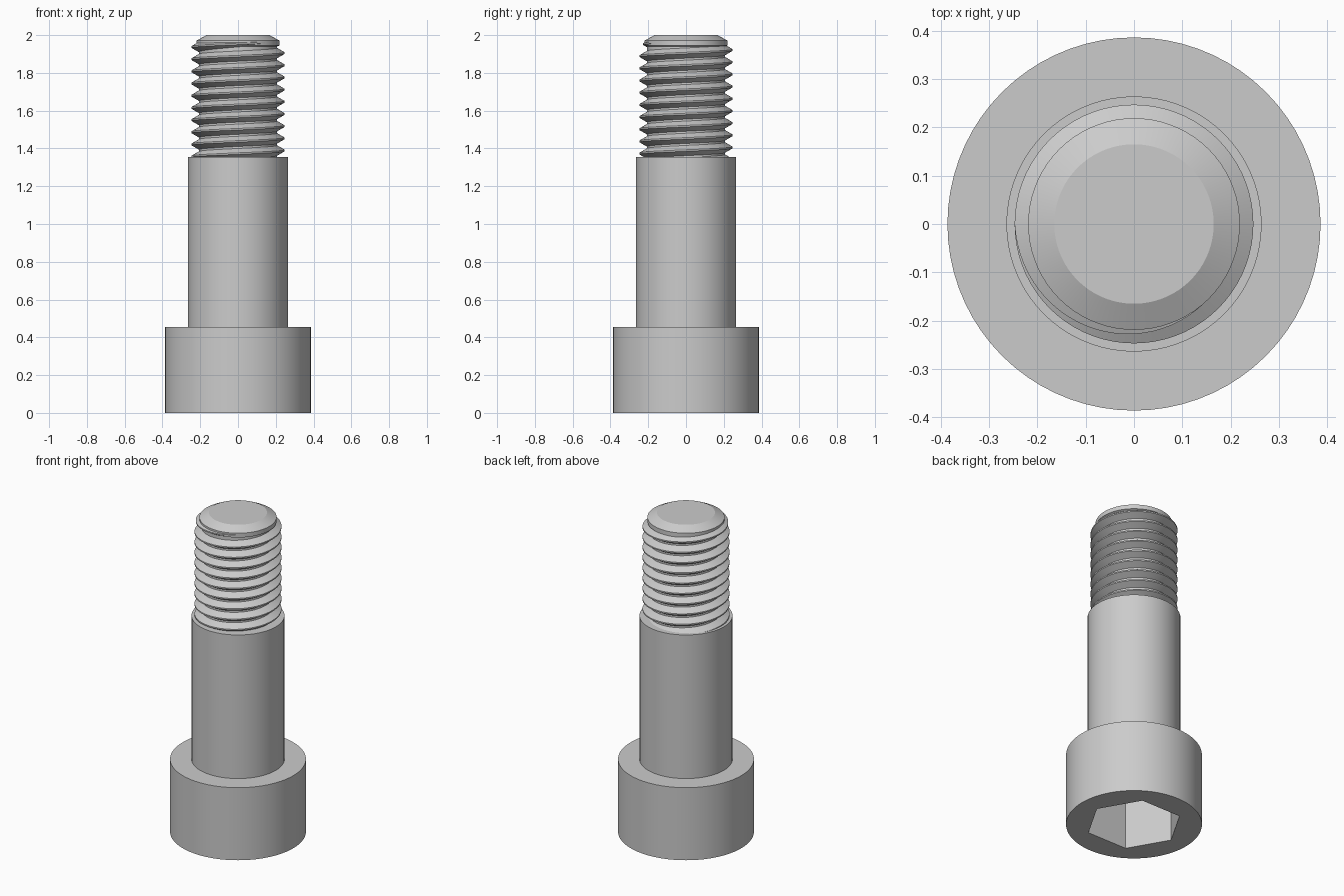
import bpy
import bmesh
import math

SEG = 72
PITCH = 0.0645
CORE_R, CREST_R, TIP_R = 0.207, 0.247, 0.219
SHOULDER_TOP = 1.355

cube = bpy.data.objects.get("Cube")
if cube:
    bpy.data.objects.remove(cube, do_unlink=True)

steel = bpy.data.materials.new("grey_steel")
steel.use_nodes = True
GREY = (0.6, 0.6, 0.6, 1.0)
steel.diffuse_color = GREY
steel.node_tree.nodes["Principled BSDF"].inputs["Base Color"].default_value = GREY


def circle(radius):
    return lambda angle: radius


def hexagon(radius):
    """Radius at each angle of a hexagon with a corner on +x."""
    half = math.pi / 6
    return lambda a: radius * math.cos(half) / math.cos(a % (2 * half) - half)


def finish(name, bm):
    bmesh.ops.recalc_face_normals(bm, faces=bm.faces[:])
    mesh = bpy.data.meshes.new(name)
    bm.to_mesh(mesh)
    bm.free()
    mesh.materials.append(steel)
    obj = bpy.data.objects.new(name, mesh)
    bpy.context.collection.objects.link(obj)
    bpy.ops.object.select_all(action="DESELECT")
    obj.select_set(True)
    bpy.context.view_layer.objects.active = obj
    bpy.ops.object.shade_smooth_by_angle(angle=math.radians(25))
    return obj


def bridge(bm, loops, closed):
    """Join successive loops of vertices with quads."""
    for a, b in zip(loops, loops[1:]):
        n = len(a)
        for i in range(n if closed else n - 1):
            j = (i + 1) % n
            bm.faces.new((a[i], a[j], b[j], b[i]))


def loft(name, rings):
    """Solid through a series of (outline, height) rings, capped at both ends."""
    bm = bmesh.new()
    loops = []
    for outline, z in rings:
        angles = [2 * math.pi * i / SEG for i in range(SEG)]
        loops.append([bm.verts.new((outline(a) * math.cos(a),
                                    outline(a) * math.sin(a), z)) for a in angles])
    bridge(bm, loops, True)
    bm.faces.new(loops[0])
    bm.faces.new(loops[-1])
    return finish(name, bm)


# Head with hex socket, and the plain shoulder above it
socket = hexagon(0.275)
loft("head_and_shoulder", [
    (socket, 0.3), (socket, 0.0),
    (circle(0.386), 0.0), (circle(0.386), 0.455),
    (circle(0.264), 0.455), (circle(0.264), SHOULDER_TOP),
    (circle(0.15), SHOULDER_TOP),
])

# Thread core and chamfered tip
loft("core_and_tip", [
    (circle(CORE_R), SHOULDER_TOP - 0.05), (circle(CORE_R), 1.94),
    (circle(TIP_R), 1.945), (circle(TIP_R), 1.972), (circle(0.165), 2.0),
])

# Right-handed thread ridge, starting inside the shoulder and fading into the tip
bm = bmesh.new()
sections = []
start = -9 * SEG
fade_start, fade_end = SEG // 2, int(SEG * 0.9)
for i in range(start, fade_end + 1):
    angle = 2 * math.pi * i / SEG
    z = 1.905 + PITCH * i / SEG
    fade = max(0.0, (i - fade_start) / (fade_end - fade_start))
    crest = CREST_R + (TIP_R - 0.002 - CREST_R) * fade
    root = CORE_R - 0.004
    half_root = 0.004 + (crest - root) * math.tan(math.radians(30))
    profile = ((root, -half_root), (crest, -0.004), (crest, 0.004), (root, half_root))
    sections.append([bm.verts.new((r * math.cos(angle), r * math.sin(angle),
                                   min(z + dz, 1.968))) for r, dz in profile])
bridge(bm, sections, True)
bm.faces.new(sections[0])
bm.faces.new(sections[-1])
finish("thread_ridge", bm)
